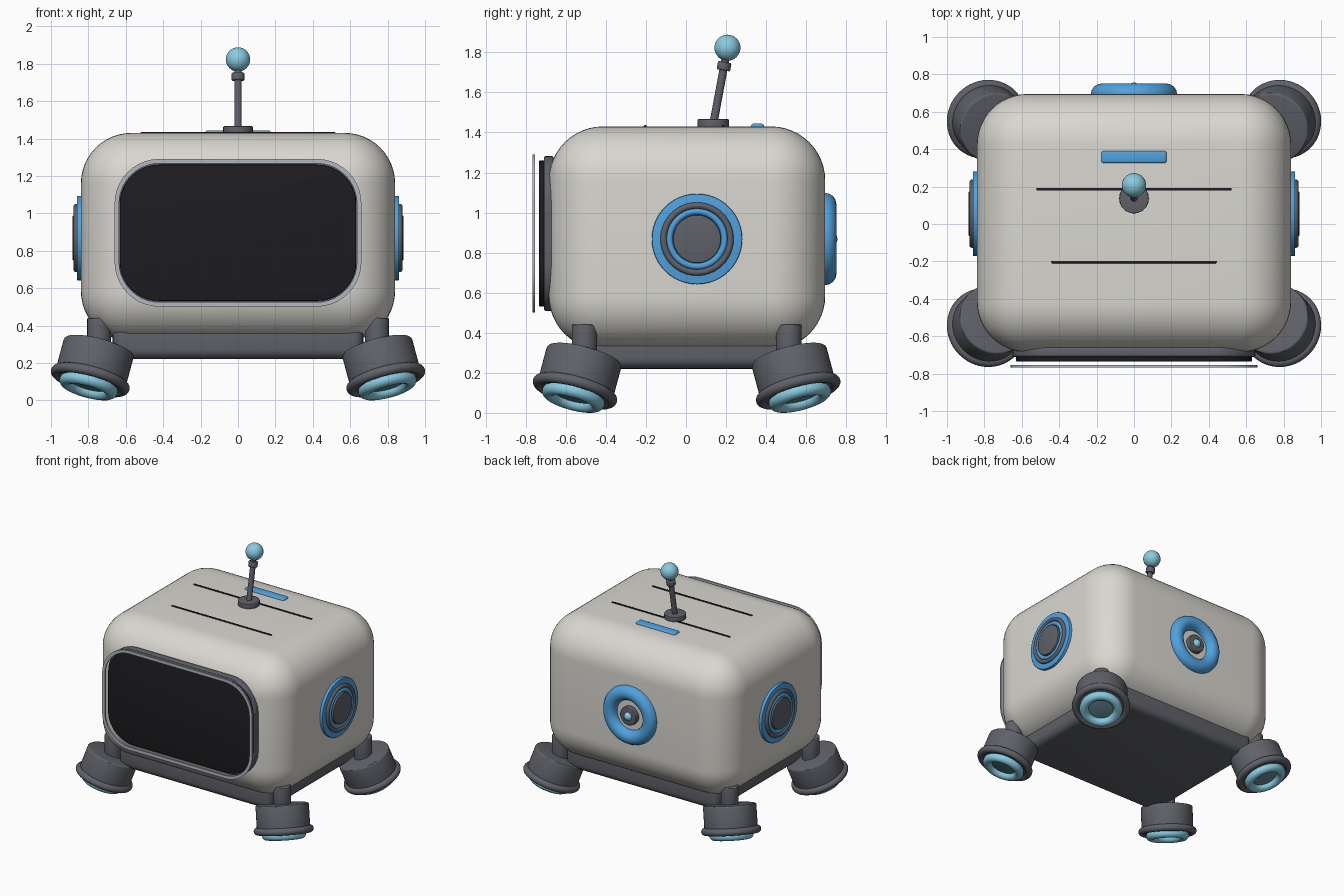
import bpy, bmesh
from math import pi, sin, cos
from mathutils import Vector

if "Cube" in bpy.data.objects:
    bpy.data.objects.remove(bpy.data.objects["Cube"])


def material(name, r, g, b):
    m = bpy.data.materials.new(name)
    m.diffuse_color = (r, g, b, 1)
    m.use_nodes = True
    m.node_tree.nodes["Principled BSDF"].inputs["Base Color"].default_value = m.diffuse_color
    return m


SHELL = material("shell", 0.70, 0.68, 0.63)
DARK = material("dark_grey", 0.115, 0.12, 0.14)
TRIM = material("trim", 0.45, 0.48, 0.54)
BLACK = material("black", 0.012, 0.012, 0.015)
BLUE = material("blue", 0.08, 0.36, 0.74)
CYAN = material("cyan", 0.25, 0.60, 0.75)
TEAL = material("teal", 0.12, 0.25, 0.30)
Z = Vector((0, 0, 1))


def finish(name, mat, bevel=0.0, segments=3):
    ob = bpy.context.object
    ob.name = name
    ob.data.materials.append(mat)
    if bevel:
        mod = ob.modifiers.new("bevel", "BEVEL")
        mod.width, mod.segments = bevel, segments
        mod.limit_method = "ANGLE"
        mod.use_clamp_overlap = True
        bpy.ops.object.modifier_apply(modifier="bevel")
    bpy.ops.object.shade_smooth_by_angle()
    return ob


def box(name, lo, hi, mat, bevel, segments=3):
    lo, hi = Vector(lo), Vector(hi)
    bpy.ops.mesh.primitive_cube_add(size=1, location=(lo + hi) / 2)
    bpy.context.object.scale = hi - lo
    bpy.ops.object.transform_apply(location=False, rotation=False, scale=True)
    return finish(name, mat, bevel, segments)


def turn(axis):
    return Vector(axis).to_track_quat("Z", "Y").to_euler()


def cyl(name, start, axis, length, r, mat, bevel=0.0):
    axis = Vector(axis).normalized()
    bpy.ops.mesh.primitive_cylinder_add(vertices=48, radius=r, depth=length,
                                        location=Vector(start) + axis * length / 2,
                                        rotation=turn(axis))
    return finish(name, mat, bevel)


def torus(name, centre, axis, R, r, mat):
    bpy.ops.mesh.primitive_torus_add(location=centre, rotation=turn(axis), major_radius=R,
                                     minor_radius=r, major_segments=56, minor_segments=16)
    return finish(name, mat)


def ball(name, centre, r, mat):
    bpy.ops.mesh.primitive_uv_sphere_add(segments=32, ring_count=16, radius=r, location=centre)
    return finish(name, mat)


def outline(hx, hz, r, n=10):
    pts = []
    for q, (sx, sz) in enumerate([(1, 1), (-1, 1), (-1, -1), (1, -1)]):
        for i in range(n + 1):
            a = (q + i / n) * pi / 2
            pts.append((sx * (hx - r) + r * cos(a), sz * (hz - r) + r * sin(a)))
    return pts


def plate(name, hx, hz, r, zc, y0, y1, mat, bevel=0.0, hole=0.0):
    """Rounded rectangle in the XZ plane from y0 to y1, optionally an open frame."""
    bm = bmesh.new()

    def loop(inset, y):
        return [bm.verts.new((x, y, zc + z)) for x, z in outline(hx - inset, hz - inset, r - inset)]

    def bridge(a, b):
        for i in range(len(a)):
            j = (i + 1) % len(a)
            bm.faces.new((a[i], a[j], b[j], b[i]))

    a, b = loop(0, y0), loop(0, y1)
    bridge(a, b)
    if hole:
        c, d = loop(hole, y0), loop(hole, y1)
        bridge(b, d)
        bridge(d, c)
        bridge(c, a)
    else:
        bm.faces.new(a)
        bm.faces.new(b)
    bmesh.ops.recalc_face_normals(bm, faces=bm.faces)
    me = bpy.data.meshes.new(name)
    bm.to_mesh(me)
    bm.free()
    ob = bpy.data.objects.new(name, me)
    bpy.context.collection.objects.link(ob)
    bpy.ops.object.select_all(action="DESELECT")
    ob.select_set(True)
    bpy.context.view_layer.objects.active = ob
    return finish(name, mat, bevel)


# Body shell and underside
box("body", (-0.84, -0.685, 0.315), (0.84, 0.695, 1.43), SHELL, 0.27, 12)
box("underside", (-0.67, -0.56, 0.22), (0.67, 0.57, 0.42), DARK, 0.055, 5)

# Front screen: bezel, black panel and thin floating trim
plate("screen_bezel", 0.65, 0.387, 0.23, 0.896, -0.71, -0.66, DARK, 0.012)
plate("screen", 0.632, 0.364, 0.21, 0.896, -0.735, -0.70, BLACK, 0.006)
plate("screen_trim", 0.66, 0.395, 0.24, 0.896, -0.766, -0.754, TRIM, hole=0.024)

# Side discs
for side, s in (("right", 1), ("left", -1)):
    ax = (s, 0, 0)

    def at(x):
        return (s * x, 0.055, 0.868)

    cyl(side + "_ear_plate", at(0.80), ax, 0.062, 0.226, BLUE, 0.004)
    torus(side + "_ear_ring", at(0.864), ax, 0.167, 0.016, DARK)
    torus(side + "_ear_inner_ring", at(0.862), ax, 0.137, 0.016, BLUE)
    cyl(side + "_ear_centre", at(0.84), ax, 0.044, 0.12, DARK, 0.005)

# Back ring and knob
torus("back_ring", (0, 0.695, 0.868), (0, 1, 0), 0.174, 0.056, BLUE)
cyl("back_knob", (0, 0.68, 0.868), (0, 1, 0), 0.05, 0.072, DARK, 0.008)
ball("back_light", (0, 0.722, 0.868), 0.034, CYAN)

# Top seams and light strip
for name, hx, y in (("rear_seam", 0.52, 0.186), ("front_seam", 0.44, -0.204)):
    box(name, (-hx, y - 0.007, 1.42), (hx, y + 0.007, 1.436), BLACK, 0.003)
box("top_strip", (-0.174, 0.325, 1.415), (0.174, 0.39, 1.444), BLUE, 0.012)

# Antenna
foot, tip = Vector((0, 0.136, 1.44)), Vector((0, 0.207, 1.823))
lean = (tip - foot).normalized()
cyl("antenna_base", (0, 0.136, 1.42), Z, 0.046, 0.079, DARK, 0.005)
cyl("antenna_rod", foot, lean, 0.33, 0.02, DARK)
cyl("antenna_collar", foot + lean * 0.275, lean, 0.042, 0.034, DARK, 0.006)
ball("antenna_ball", tip, 0.065, CYAN)

# Four legs with splayed feet
for fb, sy in (("front", -1), ("back", 1)):
    for lr, sx in (("left", -1), ("right", 1)):
        n = fb + "_" + lr
        top = Vector((sx * 0.743, sy * 0.51 + 0.003, 0.286))
        down = Vector((sx * 0.25, sy * 0.25, -0.935)).normalized()
        cyl(n + "_leg", top - Z * 0.05, Z, 0.205, 0.063, DARK, 0.006)
        cyl(n + "_foot", top, down, 0.205, 0.193, DARK, 0.012)
        torus(n + "_foot_rim", top + down * 0.188, down, 0.19, 0.027, DARK)
        torus(n + "_foot_glow_ring", top + down * 0.222, down, 0.126, 0.034, CYAN)
        cyl(n + "_foot_pad", top + down * 0.19, down, 0.03, 0.1, TEAL, 0.004)
